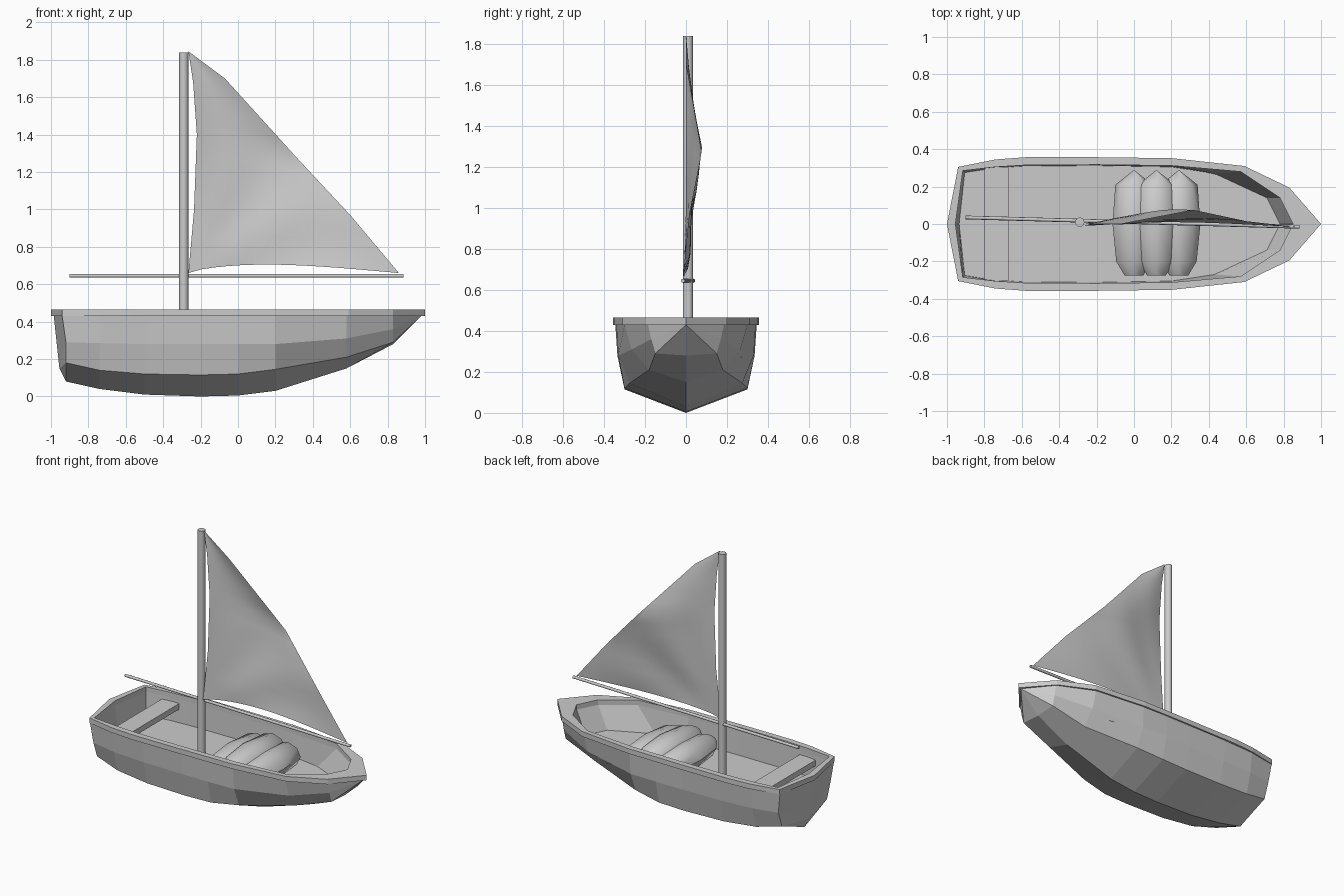
import bpy, math
from mathutils import Vector

default_cube = bpy.data.objects.get("Cube")
if default_cube:
    bpy.data.objects.remove(default_cube)

grey = bpy.data.materials.new("plain grey")
grey.use_nodes = True
shade = (0.6, 0.6, 0.6, 1)
grey.diffuse_color = shade
grey.node_tree.nodes["Principled BSDF"].inputs["Base Color"].default_value = shade


def make_object(name, verts, faces, smooth_angle=None):
    mesh = bpy.data.meshes.new(name)
    mesh.from_pydata(verts, [], faces)
    mesh.materials.append(grey)
    obj = bpy.data.objects.new(name, mesh)
    bpy.context.collection.objects.link(obj)
    bpy.ops.object.select_all(action="DESELECT")
    obj.select_set(True)
    bpy.context.view_layer.objects.active = obj
    bpy.ops.object.mode_set(mode="EDIT")
    bpy.ops.mesh.select_all(action="SELECT")
    bpy.ops.mesh.remove_doubles(threshold=0.0005)
    bpy.ops.mesh.normals_make_consistent(inside=False)
    bpy.ops.object.mode_set(mode="OBJECT")
    if smooth_angle:
        bpy.ops.object.shade_smooth_by_angle(angle=math.radians(smooth_angle))
    return obj


def bridge(rows, closed=False):
    """Quads joining successive rows of equal length."""
    verts = [p for row in rows for p in row]
    n = len(rows[0])
    faces = []
    for r in range(len(rows) - 1):
        for i in range(n if closed else n - 1):
            j = (i + 1) % n
            faces.append((r * n + i, r * n + j, (r + 1) * n + j, (r + 1) * n + i))
    return verts, faces


def tube(name, start, end, radius, sides):
    start, end = Vector(start), Vector(end)
    turn = (end - start).to_track_quat("Z", "Y")
    ring = [turn @ Vector((radius * math.cos(a), radius * math.sin(a), 0))
            for a in (math.tau * i / sides for i in range(sides))]
    verts, faces = bridge([[p + c for p in ring] for c in (start, end)], True)
    faces += [tuple(range(sides)), tuple(range(sides, 2 * sides))]
    return make_object(name, verts, faces, 50)


def mirror_outline(half):
    """Stern centre to bow along +y, then back along -y."""
    return half + [(x, -y) for x, y in half[-2:0:-1]]


def sample(path, t):
    """Point at fraction t along evenly weighted path points."""
    s = t * (len(path) - 1)
    i = min(int(s), len(path) - 2)
    return Vector(path[i]).lerp(Vector(path[i + 1]), s - i)


# Hull: keel height, chine, bilge and top half-widths at each station
DECK, RIM, FLOOR = 0.43, 0.465, 0.27
stations = [
    (-.92, .08, .25, .18, .29, .29, .3),
    (-.74, .04, .28, .14, .32, .285, .335),
    (-.5, .01, .295, .12, .33, .28, .345),
    (-.2, 0, .3, .115, .335, .28, .345),
    (0, .005, .3, .12, .335, .28, .345),
    (.2, .03, .275, .145, .33, .28, .34),
    (.58, .15, .18, .21, .265, .31, .3),
    (.83, .28, .15, .29, .17, .36, .185),
]
rows = []
for x, keel, cy, cz, my, mz, ty in stations:
    half = [(x, ty, DECK), (x, my, mz), (x, cy, cz)]
    rows.append(half + [(x, 0, keel)] + [(px, -y, z) for px, y, z in half[::-1]])
rows[0] = [(x - .02 * (z > .4), y, z) for x, y, z in rows[0]]
rows.append([(.98, 0, DECK)] * 7)
verts, faces = bridge(rows)
base = len(verts)
verts += [(-.985, 0, DECK), (-.955, 0, .15)]
for a, b, c in ((0, 1, 2), (6, 5, 4)):
    faces += [(base, a, b, base + 1), (base + 1, b, c), (base + 1, c, 3)]
make_object("hull", verts, faces)

# Rim, inner walls and floor share matching outlines
outer = mirror_outline([(-1, 0), (-.94, .305), (-.74, .345), (-.58, .357), (-.2, .357),
                        (.2, .352), (.59, .31), (.83, .195), (1, 0)])
inner = mirror_outline([(-.955, 0), (-.915, .285), (-.74, .305), (-.58, .315), (-.2, .317),
                        (.2, .312), (.57, .28), (.78, .14), (.85, 0)])
sole = mirror_outline([(-.935, 0), (-.905, .275), (-.74, .3), (-.58, .31), (-.2, .312),
                       (.2, .305), (.43, .27), (.71, .14), (.78, 0)])


def at_height(outline, z):
    return [(x, y, z) for x, y in outline]


levels = [at_height(outer, DECK), at_height(outer, RIM),
          at_height(inner, RIM), at_height(inner, DECK)]
make_object("rim", *bridge(levels + levels[:1], True))
verts, faces = bridge([at_height(inner, DECK), at_height(sole, FLOOR)], True)
n = len(sole)
faces.append(tuple(range(n, 2 * n)))
make_object("inner_walls_and_floor", verts, faces)

# Seat plank
bpy.ops.mesh.primitive_cube_add(size=1, location=(-.735, 0, .385))
seat = bpy.context.object
seat.name = "seat"
seat.scale = (.13, .61, .04)
seat.data.materials.append(grey)

# Mast and boom
tube("mast", (-.29, .01, FLOOR), (-.29, .01, 1.84), .025, 12)
tube("boom", (-.9, .035, .645), (.885, -.015, .645), .01, 8)

# Sail: rows from foot to head, bellied and creased from the lower corner
luff = [(-.265, -.01, .66), (-.235, 0, 1), (-.22, 0, 1.4), (-.24, 0, 1.68), (-.265, 0, 1.845)]
leech = [(.86, -.015, .66), (.6, .015, .97), (.32, .075, 1.27), (-.07, 0, 1.7), (-.265, 0, 1.845)]
steps = 16
rows = []
for r in range(steps + 1):
    t = r / steps
    row = []
    for c in range(steps + 1):
        u = c / steps
        p = sample(luff, t).lerp(sample(leech, t), u)
        belly = math.sin(math.pi * u) * (1 - t)
        p.z += .045 * math.sin(math.pi * u ** .7) * (1 - t) ** 3
        fan = math.atan2(p.z - .66, p.x + .265)
        p.y += .05 * belly * min(1, .3 + 2 * t) + .01 * belly * math.sin(9 * fan)
        row.append(p)
    rows.append(row)
make_object("sail", *bridge(rows), 60)

# Three stuffed sacks lying across the floor
profile = [(-.275, .05), (-.2, .095), (0, .115), (.21, .1), (.285, .005)]
sides = 8
for name, x, z in (("rear_sack", 0, .335), ("middle_sack", .12, .365), ("front_sack", .24, .335)):
    rings = [[(x + w * math.cos(a), y, z + .8 * w * math.sin(a))
              for a in (math.tau * i / sides for i in range(sides))] for y, w in profile]
    verts, faces = bridge(rings, True)
    faces += [tuple(range(sides)), tuple(range(len(verts) - sides, len(verts)))]
    make_object(name, verts, faces, 45)
